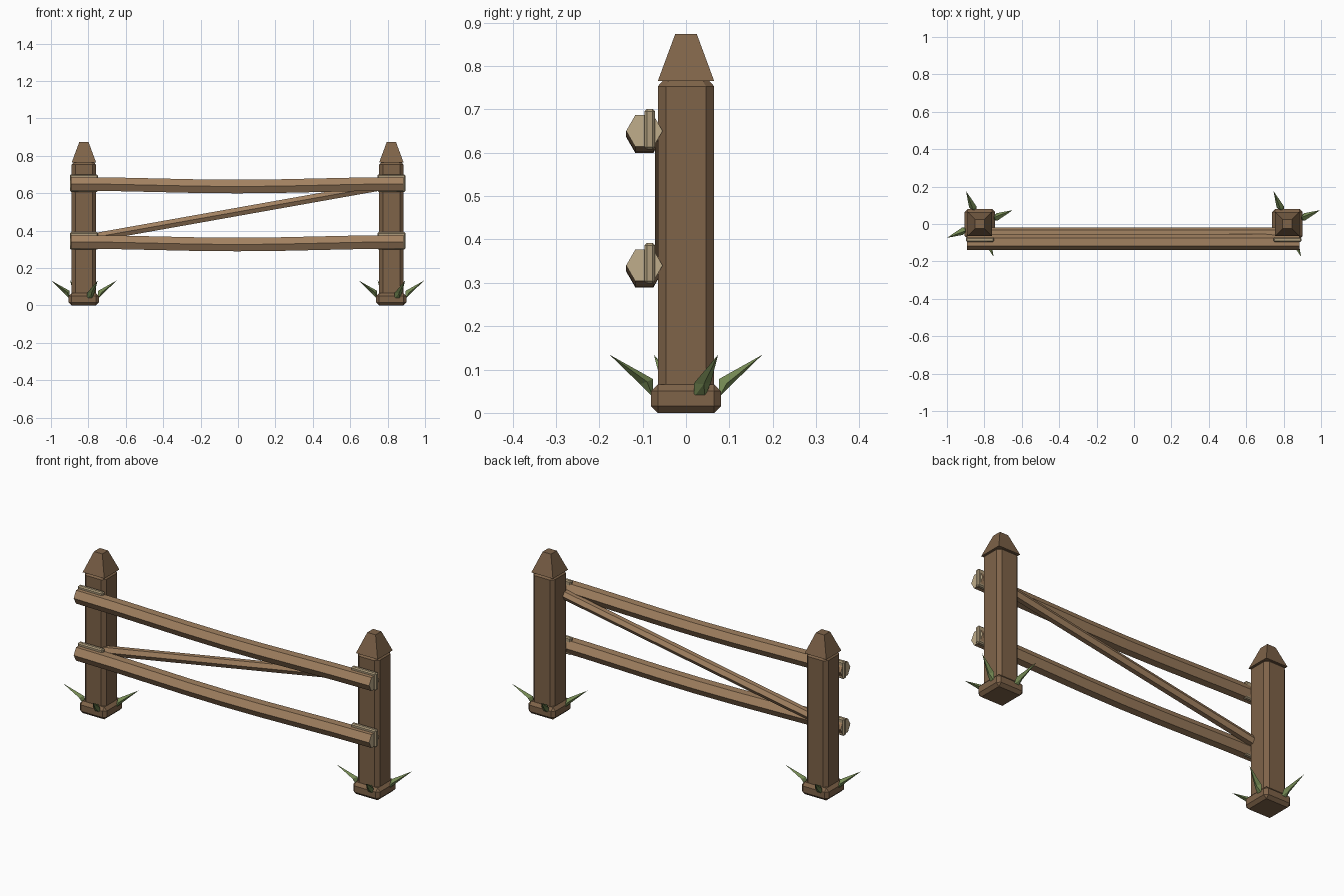
import bpy, bmesh, math
from mathutils import Vector, Matrix

if "Cube" in bpy.data.objects:
    bpy.data.objects.remove(bpy.data.objects["Cube"])


def material(name, rgb):
    m = bpy.data.materials.new(name)
    m.diffuse_color = (*rgb, 1)
    m.use_nodes = True
    m.node_tree.nodes["Principled BSDF"].inputs["Base Color"].default_value = m.diffuse_color
    return m


POST = material("dark brown wood", (0.21, 0.125, 0.066))
RAIL = material("light brown wood", (0.36, 0.22, 0.118))
CUT = material("pale cut wood", (0.53, 0.42, 0.26))
STRAP = material("tan strap", (0.42, 0.33, 0.20))
GRASS = material("grass green", (0.19, 0.27, 0.095))


def finish(bm, name, *mats):
    bmesh.ops.recalc_face_normals(bm, faces=bm.faces)
    me = bpy.data.meshes.new(name)
    bm.to_mesh(me)
    bm.free()
    for m in mats:
        me.materials.append(m)
    ob = bpy.data.objects.new(name, me)
    bpy.context.collection.objects.link(ob)
    return ob


def box(name, lo, hi, bevel, mat):
    """Box between two corners with flat chamfered edges."""
    lo, hi = Vector(lo), Vector(hi)
    bm = bmesh.new()
    bmesh.ops.create_cube(bm, size=1)
    bmesh.ops.scale(bm, vec=hi - lo, verts=bm.verts)
    bmesh.ops.translate(bm, vec=(lo + hi) / 2, verts=bm.verts)
    bmesh.ops.bevel(bm, geom=bm.edges[:], offset=bevel, segments=1,
                    affect='EDGES', profile=0.5)
    return finish(bm, name, mat)


def loft(bm, rings):
    """Skin a list of equal point rings and close both ends."""
    vs = [[bm.verts.new(p) for p in r] for r in rings]
    n = len(vs[0])
    for a, b in zip(vs, vs[1:]):
        for i in range(n):
            j = (i + 1) % n
            bm.faces.new((a[i], a[j], b[j], b[i]))
    return [bm.faces.new(vs[0]), bm.faces.new(vs[-1])]


def hex_beam(name, path, y, r, end_mat=None):
    """Six-sided beam along an (x, z) path, pointed to front and back."""
    bm = bmesh.new()
    ends = loft(bm, [[(x, y + r * math.cos(k * math.pi / 3),
                       z + r * math.sin(k * math.pi / 3)) for k in range(6)]
                     for x, z in path])
    if end_mat:
        for f in ends:
            f.material_index = 1
    return finish(bm, name, RAIL, end_mat or RAIL)


def octagon(cx, h, c, z):
    """Square of half width h with its corners cut by c."""
    q = h - c
    return [(cx + x, y, z) for x, y in ((h, -q), (h, q), (q, h), (-q, h),
                                        (-h, q), (-h, -q), (-q, -h), (q, -h))]


def blade(bm, cx, turn):
    """Folded kite-shaped grass blade leaning outwards."""
    rot = Matrix.Translation((cx, 0, 0)) @ Matrix.Rotation(turn, 4, 'Z')
    pts = [(0.076, 0.018, 0.036), (0.076, 0.044, 0.036),
           (0.090, 0.058, 0.072), (0.076, 0.036, 0.078),
           (0.094, 0.018, 0.068), (0.106, 0.041, 0.066),
           (0.176, 0.074, 0.134)]
    b0, b1, left, rib, right, under, tip = [bm.verts.new(rot @ Vector(p)) for p in pts]
    for f in ((b0, rib, right), (b0, b1, rib), (b1, left, rib),
              (b0, right, under), (b0, under, b1), (b1, under, left),
              (right, rib, tip), (rib, left, tip),
              (left, under, tip), (under, right, tip)):
        bm.faces.new(f)


for side, cx in (("left", -0.824), ("right", 0.82)):
    # post shaft with chamfered corners and top edge
    bm = bmesh.new()
    loft(bm, [octagon(cx, 0.065, 0.019, 0.03), octagon(cx, 0.065, 0.019, 0.753),
              octagon(cx, 0.053, 0.015, 0.766)])
    finish(bm, side + "_post", POST)
    # tapered cap
    bm = bmesh.new()
    loft(bm, [[(cx + sx * h, sy * h, z) for sx, sy in ((-1, -1), (1, -1), (1, 1), (-1, 1))]
              for h, z in ((0.065, 0.765), (0.025, 0.873))])
    finish(bm, side + "_post_cap", POST)
    # foot block
    box(side + "_foot", (cx - 0.081, -0.081, 0), (cx + 0.081, 0.081, 0.066), 0.016, POST)
    # straps behind the rail ends
    for level, z in (("lower", 0.345), ("upper", 0.654)):
        box(f"{side}_{level}_strap", (cx - 0.075, -0.096, z - 0.047),
            (cx + 0.075, -0.071, z + 0.047), 0.006, STRAP)
    # grass tuft of four blades
    bm = bmesh.new()
    for k in range(4):
        blade(bm, cx, k * math.pi / 2)
    finish(bm, side + "_grass", GRASS)

# sagging rails
for level, z in (("lower", 0.340), ("upper", 0.650)):
    path = [(-0.892 + 1.777 * i / 8, z - 0.014 * math.sin(math.pi * i / 8) ** 2)
            for i in range(9)]
    hex_beam(level + "_rail", path, -0.096, 0.042, CUT)

# diagonal brace
hex_beam("brace", [(-0.77, 0.364), (0.77, 0.638)], -0.046, 0.026)
